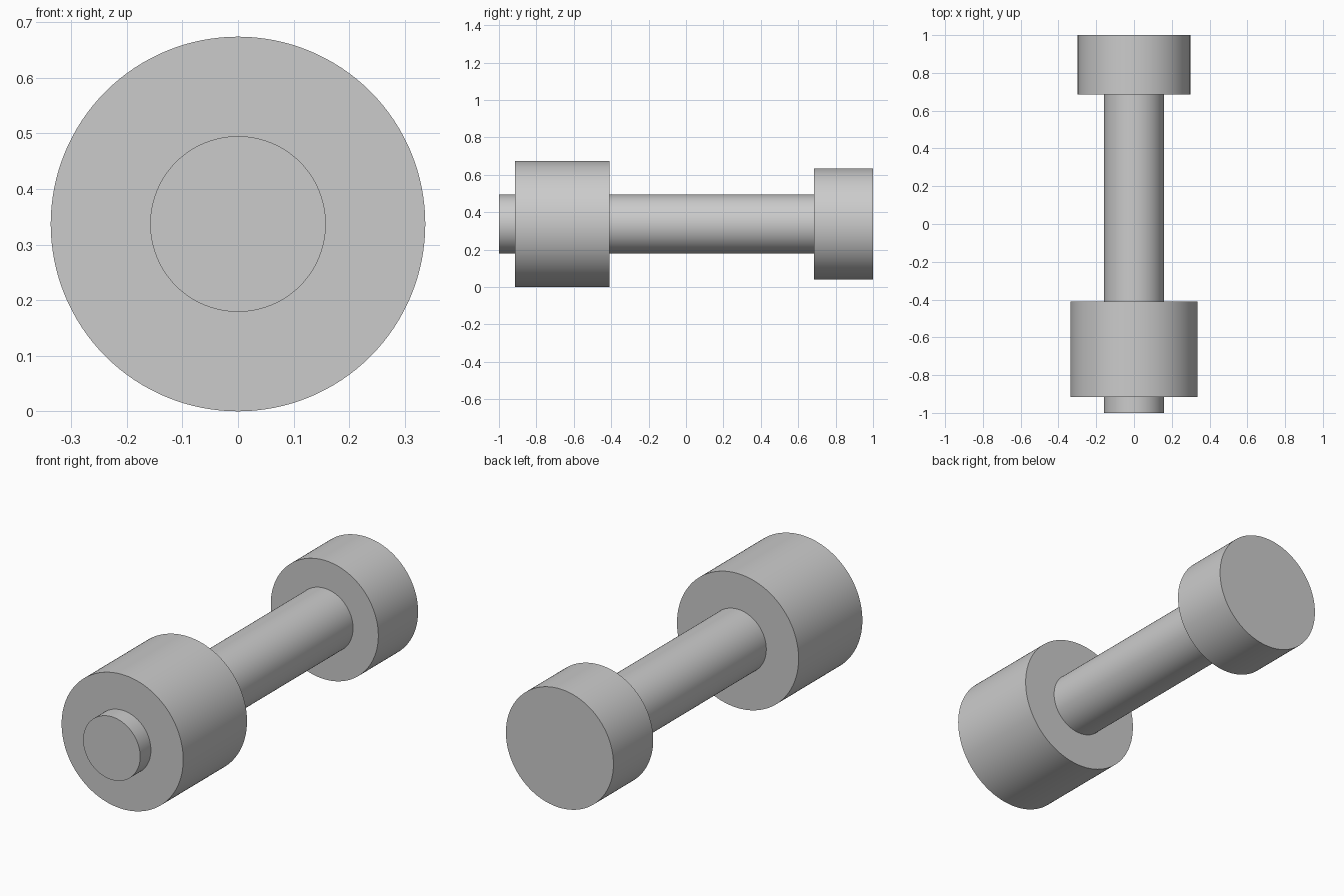
import bpy
import bmesh
import math
from mathutils import Matrix, Vector

AXIS_Z = 0.337
SEGMENTS = 128

cube = bpy.data.objects.get("Cube")
if cube:
    bpy.data.objects.remove(cube, do_unlink=True)

steel = bpy.data.materials.new("grey_steel")
steel.use_nodes = True
grey = (0.6, 0.6, 0.6, 1)
steel.diffuse_color = grey
steel.node_tree.nodes["Principled BSDF"].inputs["Base Color"].default_value = grey


def lathe(name, profile, closed=False):
    """Revolve (radius, y) points about the lengthwise axis."""
    bm = bmesh.new()
    verts = [bm.verts.new((r, y, 0)) for r, y in profile]
    edges = [bm.edges.new(pair) for pair in zip(verts, verts[1:])]
    if closed:
        edges.append(bm.edges.new((verts[-1], verts[0])))
    bmesh.ops.spin(bm, geom=verts + edges, cent=(0, 0, 0), axis=(0, 1, 0),
                   angle=math.tau, steps=SEGMENTS)
    bmesh.ops.remove_doubles(bm, verts=bm.verts, dist=0.0001)
    if not closed:
        # Cap the open ends with flat discs
        bmesh.ops.holes_fill(bm, edges=[e for e in bm.edges if e.is_boundary], sides=0)
    bmesh.ops.recalc_face_normals(bm, faces=bm.faces)
    bmesh.ops.transform(bm, matrix=Matrix.Translation(Vector((0, 0, AXIS_Z))),
                        verts=bm.verts)
    mesh = bpy.data.meshes.new(name)
    bm.to_mesh(mesh)
    bm.free()
    mesh.materials.append(steel)
    obj = bpy.data.objects.new(name, mesh)
    bpy.context.collection.objects.link(obj)
    bpy.ops.object.select_all(action="DESELECT")
    obj.select_set(True)
    bpy.context.view_layer.objects.active = obj
    bpy.ops.object.shade_smooth_by_angle(angle=math.radians(30))
    return obj


# Bolt: long shank with a wide round head at the back
lathe("bolt", [(0.158, -1), (0.158, 0.685), (0.298, 0.685), (0.298, 1)])

# Round nut: thick ring around the front of the shank
lathe("round_nut", [(0.158, -0.915), (0.337, -0.915), (0.337, -0.41), (0.158, -0.41)],
      closed=True)
